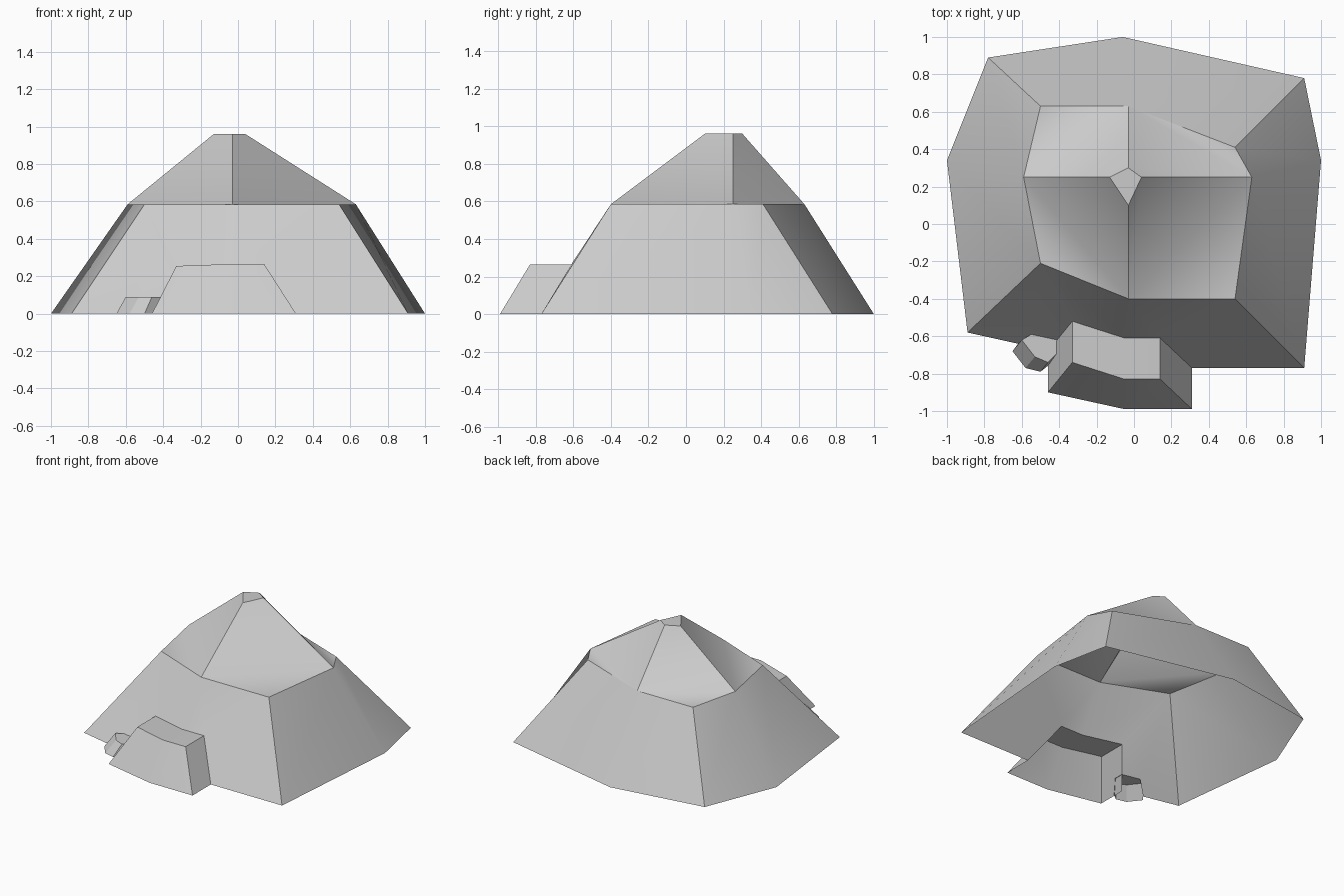
import bpy, bmesh, math

cube = bpy.data.objects.get("Cube")
if cube:
    bpy.data.objects.remove(cube, do_unlink=True)

stone = bpy.data.materials.new("stone_grey")
stone.use_nodes = True
grey = (0.6, 0.6, 0.6, 1)
stone.diffuse_color = grey
stone.node_tree.nodes["Principled BSDF"].inputs["Base Color"].default_value = grey


def level(points, z):
    return [(x, y, z) for x, y in points]


def strip(low, high):
    """Quads joining two point rows of equal length."""
    return [(low[i], low[i + 1], high[i + 1], high[i]) for i in range(len(low) - 1)]


def build(name, faces, angle):
    """Weld the faces into an open shell that faces outward and up."""
    bm = bmesh.new()
    for f in faces:
        bm.faces.new([bm.verts.new(p) for p in f])
    bmesh.ops.remove_doubles(bm, verts=bm.verts, dist=0.001)
    bmesh.ops.recalc_face_normals(bm, faces=bm.faces)
    if sum(f.normal.z * f.calc_area() for f in bm.faces) < 0:
        bmesh.ops.reverse_faces(bm, faces=bm.faces)
    mesh = bpy.data.meshes.new(name)
    bm.to_mesh(mesh)
    bm.free()
    mesh.shade_smooth()
    mesh.set_sharp_from_angle(angle=math.radians(angle))
    mesh.materials.append(stone)
    obj = bpy.data.objects.new(name, mesh)
    bpy.context.scene.collection.objects.link(obj)


SHOULDER, TOP = 0.585, 0.96

# Shoulder ring, from the front right corner round by the front
ring = level([(-.5, -.21), (-.03, -.4), (.54, -.4), (.63, .25),
              (.54, .41), (-.03, .63), (-.5, .63), (-.59, .25)], SHOULDER)

# Ground outline of the sides and back, from the front left corner round
foot = level([(.91, -.77), (1, .34), (.91, .78), (-.06, 1),
              (-.78, .89), (-1, .34), (-.89, -.58)], 0)

# Seams where the two ledges leave the front slope
ledge_seam = [(-.46, -.68, 0), (-.33, -.52, .255), (-.05, -.61, .265),
              (.14, -.61, .265), (.31, -.77, 0)]
rock_seam = [(-.62, -.64, 0), (-.55, -.59, .09), (-.41, -.62, .09)]

# Lower slope, open underneath and behind the ledges
slope = strip(foot, ring[2:] + ring[:1])
s, r = ledge_seam, rock_seam
slope += [(foot[-1], r[0], r[1], ring[0]),
          (r[1], r[2], s[1], ring[0]),
          (ring[0], s[1], s[2], ring[1]),
          (ring[1], s[2], s[3], ring[2]),
          (s[3], s[4], foot[0], ring[2])]
build("lower_slope", slope, 35)

# Peak: four slanted faces meeting in sharp ridges, each softened into
# a level shoulder corner, with a small flat summit
summit = level([(-.03, .1), (.04, .25), (-.03, .3), (-.13, .25)], TOP)
for i, side in enumerate(("front_left", "back_left", "back_right", "front_right")):
    p, c, q = (ring[(2 * i + k) % 8] for k in (1, 2, 3))
    u, v = summit[i], summit[(i + 1) % 4]
    build("peak_" + side, [(p, c, q), (p, q, v, u)], 70)
build("summit", [summit], 30)

# Large ledge on the front
low = [(-.46, -.9, 0), (-.05, -.99, 0), (.31, -.99, 0)]
high = [(-.33, -.74, .255), (-.05, -.83, .265), (.14, -.83, .265)]
ledge = strip(low, high) + strip(high, s[1:4])
ledge += [(s[0], low[0], high[0], s[1]), (low[2], s[4], s[3], high[2])]
build("front_ledge", ledge, 30)

# Small rock beside it
low = level([(-.65, -.68), (-.58, -.77), (-.5, -.79), (-.45, -.75)], 0)
high = level([(-.6, -.62), (-.53, -.71), (-.46, -.74), (-.41, -.69)], .09)
rock = strip(low, high) + [high + [r[2], r[1]], (r[0], low[0], high[0], r[1])]
build("small_rock", rock, 25)
